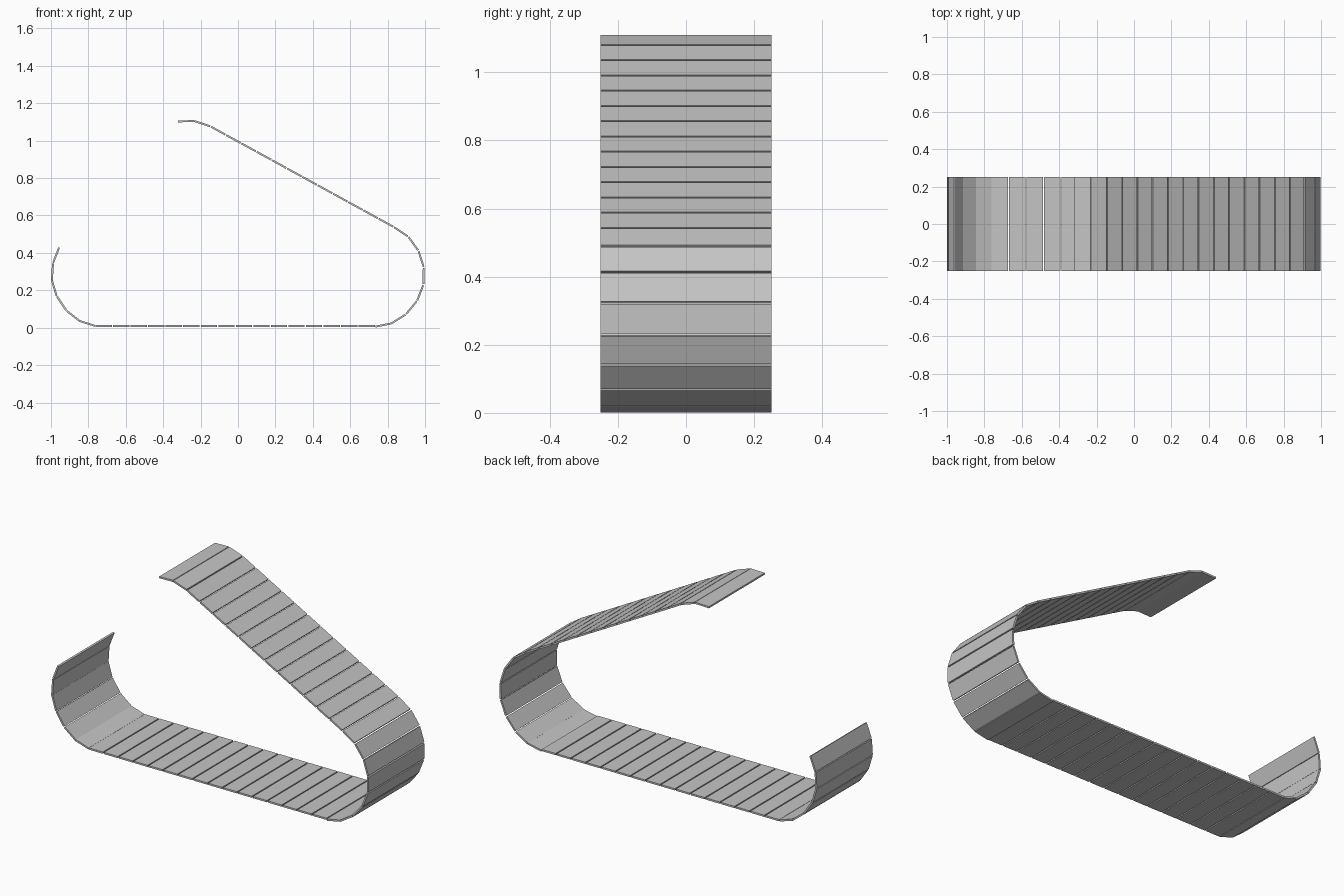
import bpy
from math import atan2
from mathutils import Vector

cube = bpy.data.objects.get("Cube")
if cube:
    bpy.data.objects.remove(cube, do_unlink=True)

PLATE = Vector((0.087, 0.502, 0.01))  # length, width, thickness

# Single metal colour
metal = bpy.data.materials.new("light_grey")
metal.use_nodes = True
GREY = (0.56, 0.56, 0.56, 1)
metal.diffuse_color = GREY
metal.node_tree.nodes["Principled BSDF"].inputs["Base Color"].default_value = GREY


def run(start, end, count):
    """Evenly spaced hinge points along a straight stretch."""
    a, b = Vector(start), Vector(end)
    return [a.lerp(b, i / count) for i in range(count + 1)]


# Hinge points (x, z) of each stretch of the track
stretches = {
    "top_lip": [(-0.32, 1.103), (-0.233, 1.105), (-0.147, 1.076)],
    "slope": run((-0.147, 1.076), (0.832, 0.539), 12),
    "right_bend": [(0.832, 0.539), (0.91, 0.487), (0.965, 0.411), (0.993, 0.323),
                   (0.991, 0.229), (0.957, 0.143), (0.897, 0.071),
                   (0.82, 0.023), (0.735, 0.006)],
    "ground_run": run((0.735, 0.01), (-0.765, 0.01), 16),
    "left_bend": [(-0.765, 0.01), (-0.847, 0.036), (-0.917, 0.091), (-0.97, 0.17),
                  (-0.995, 0.254), (-0.989, 0.345), (-0.956, 0.43)],
}

# One shared plate mesh, a flat box
bpy.ops.mesh.primitive_cube_add(size=1)
template = bpy.context.object
plate_mesh = template.data
plate_mesh.name = "track_plate"
for v in plate_mesh.vertices:
    v.co = v.co * PLATE
plate_mesh.materials.append(metal)

# Lay a plate between each pair of neighbouring hinges
for name, points in stretches.items():
    points = [Vector(p) for p in points]
    for i, (a, b) in enumerate(zip(points, points[1:])):
        mid, along = (a + b) / 2, b - a
        plate = bpy.data.objects.new(f"{name}_plate_{i + 1}", plate_mesh)
        plate.location = (mid.x, 0, mid.y)
        plate.rotation_euler.y = -atan2(along.y, along.x)
        bpy.context.collection.objects.link(plate)

bpy.data.objects.remove(template, do_unlink=True)
